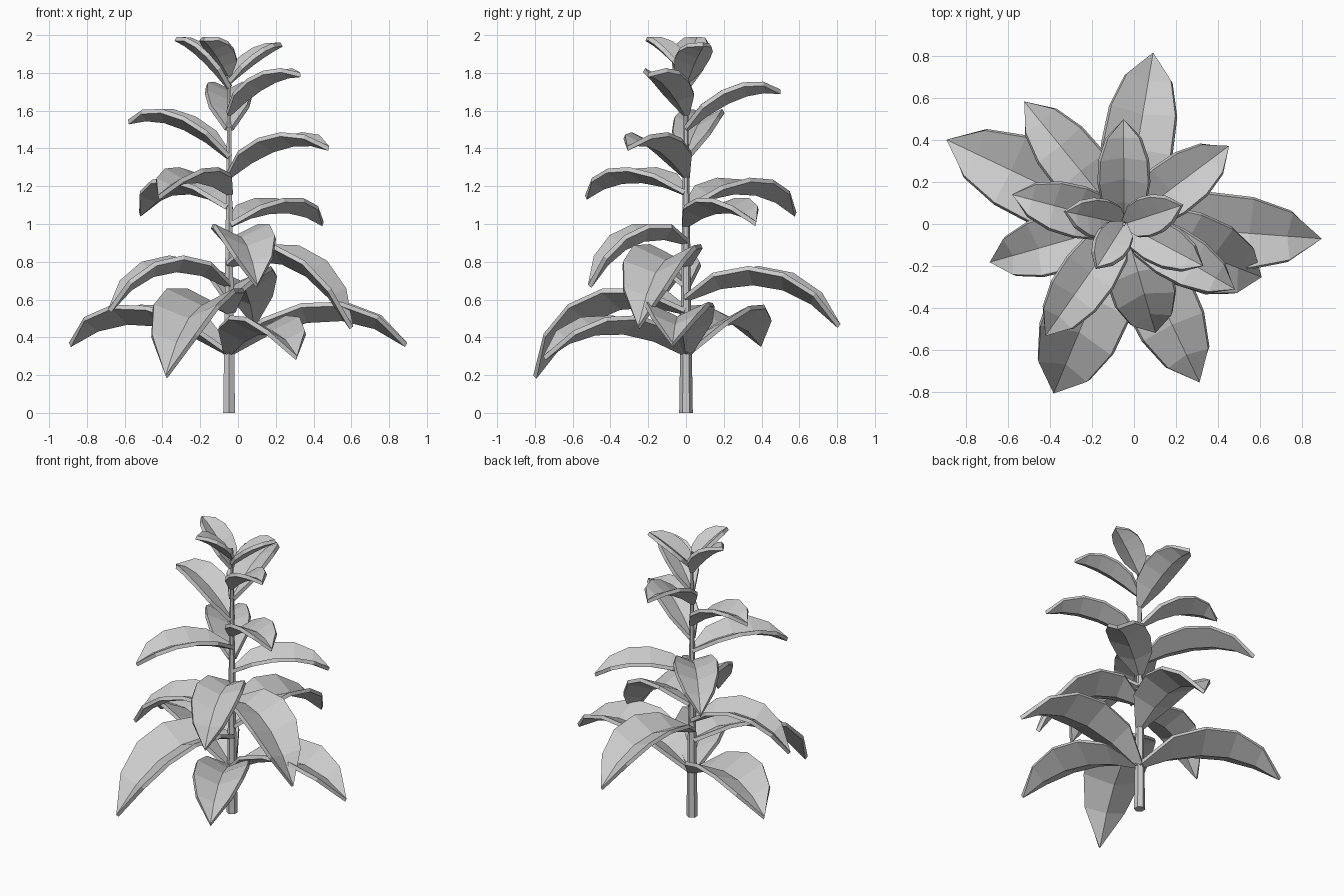
import bpy, bmesh
from mathutils import Vector
from math import sin, cos, radians

if "Cube" in bpy.data.objects:
    bpy.data.objects.remove(bpy.data.objects["Cube"])

SX = -0.047  # stem axis position in x
FOLD = radians(25)
WIDTHS = (0.16, 0.86, 1.03, 0.98, 0.68, 0.0)  # half-width profile, base to tip

# each leaf: tip x, tip y, tip z, base z, midrib mid-height, half width
LEAVES = [
    (-0.89, 0.40, 0.36, 0.31, 0.48, 0.20),
    (0.89, -0.07, 0.36, 0.31, 0.50, 0.19),
    (0.31, -0.75, 0.29, 0.31, 0.43, 0.18),
    (-0.38, -0.80, 0.19, 0.53, 0.53, 0.21),
    (0.09, 0.81, 0.46, 0.60, 0.68, 0.18),
    (-0.68, -0.18, 0.54, 0.67, 0.75, 0.15),
    (0.60, -0.25, 0.45, 0.78, 0.77, 0.19),
    (0.10, -0.51, 0.67, 0.90, 0.90, 0.165),
    (0.45, 0.37, 1.00, 0.99, 1.07, 0.14),
    (-0.52, 0.58, 1.05, 1.08, 1.17, 0.15),
    (-0.42, -0.53, 1.14, 1.16, 1.23, 0.14),
    (0.48, -0.31, 1.40, 1.25, 1.41, 0.13),
    (-0.58, 0.14, 1.54, 1.35, 1.53, 0.13),
    (-0.05, 0.50, 1.70, 1.50, 1.67, 0.13),
    (0.33, -0.20, 1.79, 1.58, 1.74, 0.11),
    (-0.33, 0.06, 1.98, 1.72, 1.89, 0.10),
    (0.23, 0.09, 1.95, 1.75, 1.87, 0.10),
    (-0.18, -0.21, 1.98, 1.79, 1.91, 0.09),
]


def add_mesh(name, bm):
    me = bpy.data.meshes.new(name)
    bm.to_mesh(me)
    bm.free()
    ob = bpy.data.objects.new(name, me)
    bpy.context.collection.objects.link(ob)
    return ob


def leaf(i, tx, ty, tz, bz, mz, w):
    # arching midrib: quadratic curve from stem to tip
    a = Vector((SX, 0, bz))
    c = Vector((tx, ty, tz))
    b = a.lerp(c, 0.58)
    b.z = 2 * mz - (bz + tz) / 2
    side = Vector((-ty, tx - SX, 0)).normalized()
    bm = bmesh.new()
    prev = None
    n = len(WIDTHS) - 1
    for k, f in enumerate(WIDTHS):
        t = k / n
        p = a * (1 - t) ** 2 + b * 2 * t * (1 - t) + c * t * t
        tangent = ((b - a) * (1 - t) + (c - b) * t).normalized()
        up = tangent.cross(side)
        mid = bm.verts.new(p)
        if f:
            row = [bm.verts.new(p + (side * s * cos(FOLD) + up * sin(FOLD)) * w * f)
                   for s in (-1, 1)]
            row.insert(1, mid)
        else:
            row = [mid]
        if prev and len(row) == 3:
            for j in (0, 1):
                bm.faces.new((prev[j], row[j], row[j + 1], prev[j + 1]))
        elif prev:
            bm.faces.new((prev[0], mid, prev[1]))
            bm.faces.new((prev[1], mid, prev[2]))
        prev = row
    bmesh.ops.recalc_face_normals(bm, faces=bm.faces)
    ob = add_mesh(f"leaf_{i:02d}", bm)
    # leaf thickness
    mod = ob.modifiers.new("thickness", 'SOLIDIFY')
    mod.thickness = 0.025
    mod.offset = 0


# tapered six-sided stem
bm = bmesh.new()
bmesh.ops.create_cone(bm, cap_ends=True, segments=6, radius1=0.036, radius2=0.008, depth=1.86)
stem = add_mesh("stem", bm)
stem.location = (SX, 0, 0.93)

# leaves spiralling up the stem
for i, spec in enumerate(LEAVES):
    leaf(i + 1, *spec)
